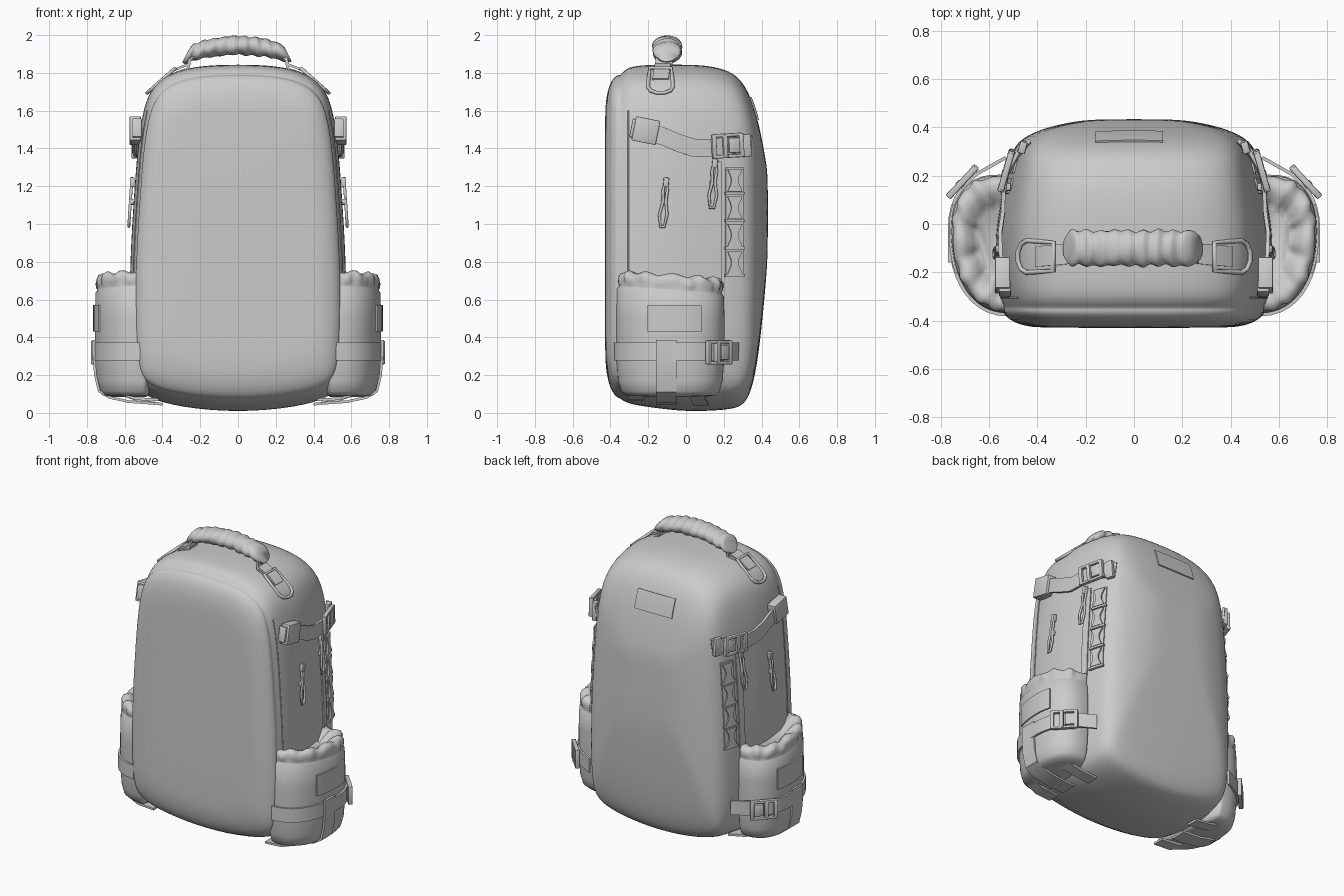
import bpy, bmesh
from math import sin, cos, pi, radians, copysign
from mathutils import Vector, Matrix
from mathutils.bvhtree import BVHTree

if "Cube" in bpy.data.objects:
    bpy.data.objects.remove(bpy.data.objects["Cube"])


def finish(name, bm, mirror=False, subsurf=0, angle=40):
    bmesh.ops.recalc_face_normals(bm, faces=bm.faces)
    me = bpy.data.meshes.new(name)
    bm.to_mesh(me)
    bm.free()
    me.shade_smooth()
    me.set_sharp_from_angle(angle=radians(angle))
    ob = bpy.data.objects.new(name, me)
    bpy.context.collection.objects.link(ob)
    if subsurf:
        m = ob.modifiers.new("Subsurf", 'SUBSURF')
        m.levels = m.render_levels = subsurf
    if mirror:
        ob.modifiers.new("Mirror", 'MIRROR')
    return ob


def loft(name, rings, **kw):
    bm = bmesh.new()
    vs = [[bm.verts.new(p) for p in r] for r in rings]
    n = len(vs[0])
    for a, b in zip(vs, vs[1:]):
        for i in range(n):
            bm.faces.new((a[i], a[(i + 1) % n], b[(i + 1) % n], b[i]))
    bm.faces.new(vs[0])
    bm.faces.new(vs[-1])
    return finish(name, bm, **kw)


def strip(name, pts, wdir, width, thick=0.014, mirror=True):
    # webbing along a 3D path, wdir is the direction of its width
    pts = [Vector(p) for p in pts]
    w = Vector(wdir).normalized()
    rings = []
    for i, p in enumerate(pts):
        t = pts[min(i + 1, len(pts) - 1)] - pts[max(i - 1, 0)]
        n = t.cross(w).normalized() * thick / 2
        h = w * width / 2
        rings.append([p - h - n, p + h - n, p + h + n, p - h + n])
    return loft(name, rings, mirror=mirror, angle=35)


def tube(name, pts, r, cyclic=False, mirror=True):
    cu = bpy.data.curves.new(name, 'CURVE')
    cu.dimensions = '3D'
    cu.bevel_depth = r
    cu.bevel_resolution = 2
    cu.use_fill_caps = True
    sp = cu.splines.new('POLY')
    sp.points.add(len(pts) - 1)
    for q, p in zip(sp.points, pts):
        q.co = (*p, 1)
    sp.use_cyclic_u = cyclic
    ob = bpy.data.objects.new(name, cu)
    bpy.context.collection.objects.link(ob)
    if mirror:
        ob.modifiers.new("Mirror", 'MIRROR')
    return ob


def boxes(name, pos, tangent, normal, parts, mirror=True):
    # bevelled boxes (along, across, out, sizes) in a local frame
    t, n = Vector(tangent).normalized(), Vector(normal).normalized()
    b = n.cross(t).normalized()
    n = t.cross(b)
    frame = Matrix.Translation(pos) @ Matrix((t, b, n)).transposed().to_4x4()
    bm = bmesh.new()
    for u, v, w, su, sv, sw in parts:
        m = frame @ Matrix.Translation((u, v, w)) @ Matrix.Diagonal((su, sv, sw, 1))
        bmesh.ops.create_cube(bm, size=1, matrix=m)
    bmesh.ops.bevel(bm, geom=bm.edges[:], offset=0.005, segments=2, affect='EDGES', profile=0.5)
    return finish(name, bm, mirror=mirror)


# main body: front outline lofted from the front panel to the back
HALF = [(0, 1), (.35, .997), (.62, .978), (.79, .94), (.875, .88), (.93, .77), (.965, .62),
        (1, .45), (1.01, .25), (.99, .1), (.9, .045), (.55, .015), (0, 0)]


def outline(y, w, zt, zb):
    h = [(u * w, zb + v * (zt - zb)) for u, v in HALF]
    return [Vector((x, y, z)) for x, z in h] + [Vector((-x, y, z)) for x, z in h[-2:0:-1]]


SECTIONS = [(-.43, .36, 1.55, .35), (-.425, .44, 1.66, .22), (-.405, .50, 1.745, .13),
            (-.375, .535, 1.785, .08), (-.355, .54, 1.79, .07), (-.345, .535, 1.79, .065),
            (-.31, .553, 1.835, .04), (-.2, .57, 1.845, .022), (-.05, .572, 1.845, .003),
            (.05, .557, 1.845, .0), (.15, .54, 1.835, .003), (.25, .518, 1.805, .012),
            (.31, .498, 1.74, .035), (.35, .465, 1.65, .12), (.378, .415, 1.56, .26),
            (.402, .35, 1.45, .46), (.424, .25, 1.33, .7), (.434, .16, 1.25, .85)]
body = loft("body", [outline(*s) for s in SECTIONS], subsurf=2, angle=180)
dg = bpy.context.evaluated_depsgraph_get()
bvh = BVHTree.FromObject(body, dg)


def cast(a, z, off=0.0, axis='x'):
    o, d = (((2, a, z), (-1, 0, 0)) if axis == 'x' else ((a, 2, z), (0, -1, 0)))
    p, n, _, _ = bvh.ray_cast(Vector(o), Vector(d))
    if p is None:
        p, n, _, _ = bvh.find_nearest(Vector((.55, a, z)))
    return p + n * off


def surface_strip(name, path, widths, thick=0.014, axis='x', mirror=True):
    # flat piece that hugs the body, path given in the side (or back) plane
    rings = []
    for i, p in enumerate(path):
        a, b = Vector(path[max(i - 1, 0)]), Vector(path[min(i + 1, len(path) - 1)])
        t = (b - a).normalized()
        w = widths[i] if isinstance(widths, list) else widths
        cs = [Vector(p) + Vector((-t.y, t.x)) * w * k for k in (-.5, -.17, .17, .5)]
        rings.append([cast(c.x, c.y, -.004, axis) for c in cs] +
                     [cast(c.x, c.y, thick, axis) for c in reversed(cs)])
    return loft(name, rings, mirror=mirror, angle=35)


# seam and zip cover along each side
tube("side_seam", [cast(-.305, .6 + .1 * i, 0) for i in range(11)], .004)
surface_strip("side_zip_cover", [(.165, .7 + .07 * i) for i in range(10)], .045, .008)

# patch high on the back
surface_strip("back_patch", [(-.16 + .02 * i, 1.61) for i in range(15)], .12, .008, 'y', False)

# carry handle: padded, wrinkled grip
rings = []
N = 72
for i in range(N + 1):
    f = i / N
    x = -.275 + .54 * f
    zc = 1.945 - .6 * abs(x) ** 2 - .25 * abs(x) ** 3
    end = min(1, .75 + 8 * min(f, 1 - f))
    k = end * (1 + .06 * sin(f * 2 * pi * 9) + .025 * sin(f * 47))
    ring = []
    for j in range(20):
        a = 2 * pi * j / 20
        kk = k + .03 * sin(3 * a + 20 * f)
        ring.append(Vector((x - .12 * sin(a) * x * .6, -.1 + .073 * kk * cos(a), zc + .05 * kk * sin(a))))
    rings.append(ring)
loft("handle_grip", rings, angle=60)

# handle webbing and rings
strip("handle_strap", [(.22, -.11, 1.9), (.255, -.115, 1.875), (.265, -.12, 1.82), (.32, -.13, 1.80),
                       (.40, -.135, 1.762)], (0, 1, 0), .09, .018)
strip("handle_strap_fold", [(.25, -.12, 1.85), (.29, -.125, 1.835), (.35, -.13, 1.81), (.405, -.135, 1.765)],
      (0, 1, 0), .085, .012)
o, t = Vector((.40, -.135, 1.765)), Vector((.75, 0, -.66))
ring = [(-.09, -.058), (0, -.063), (.06, -.066), (.09, -.052), (.107, -.02),
        (.107, .02), (.09, .052), (.06, .066), (0, .063), (-.09, .058)]
tube("handle_ring", [o + t * u + Vector((0, v, 0)) for u, v in ring], .010, cyclic=True)

# side bottle pockets with a gathered rim


def pocket_point(a, s, z, out=0.0):
    c, q = cos(a), sin(a)
    rx = (.225 if c > 0 else .06) * s + out
    y = copysign(abs(q) ** .9, q) * (.287 * s + out)
    return Vector((.53 + .09 * y + copysign(abs(c) ** .8, c) * rx, -.083 + y, z))


LEVELS = [(.085, .62), (.092, .82), (.115, .91), (.17, .965), (.3, 1), (.5, 1), (.64, .985), (.65, .955),
          (.66, .95), (.68, .965), (.705, .97), (.725, .93), (.735, .84), (.725, .72), (.695, .6), (.67, .5)]
rings = []
for k, (z, s) in enumerate(LEVELS):
    ring = []
    for j in range(96):
        a = 2 * pi * j / 96
        r = 1 if k > 8 else 0
        p = pocket_point(a, s + r * (.016 * sin(15 * a + .3 * k) + .01 * sin(23 * a)),
                         z + r * .008 * sin(11 * a + 1))
        p.z -= (.07 * (p.y + .12) if z > .6 else 0)
        ring.append(p)
    rings.append(ring)
loft("side_pocket", rings, mirror=True, angle=70)

# pocket compression webbing, stay, label and underside strap
wrap = [pocket_point(radians(-88 + 9 * i), 1, .325, .006) for i in range(16)]
strip("pocket_strap", wrap + [Vector((.655, .205, .325)), Vector((.53, .275, .325))], (0, 0, 1), .095)
strip("pocket_stay", [(.44, -.105, .05), (.58, -.105, .06), (.68, -.105, .082), (.735, -.105, .115),
                      (.755, -.105, .2), (.762, -.105, .3), (.762, -.105, .385)], (0, 1, 0), .11)
strip("pocket_label", [pocket_point(radians(-22 + 6 * i), 1, .5, .004) for i in range(10)], (0, 0, 1), .14, .01)
strip("bottom_strap_front", [(.42, -.27, .07), (.54, -.265, .075), (.63, -.25, .105)], (0, 1, 0), .08)
strip("bottom_strap_back", [(.40, .08, .045), (.52, .07, .065), (.64, .05, .105)], (0, 1, 0), .08)

BUCKLE = [(-.075, 0, 0, .025, .125, .028), (-.015, 0, 0, .025, .12, .032), (.075, 0, 0, .025, .125, .028),
          (0, .056, 0, .16, .018, .026), (0, -.056, 0, .16, .018, .026), (.035, 0, 0, .06, .08, .024)]
boxes("pocket_buckle", (.71, .175, .32), (-.68, .73, 0), (.73, .68, 0), BUCKLE)

# upper side strap with anchor block and buckle
path = [(-.28, 1.5), (-.2, 1.485), (-.12, 1.46), (-.04, 1.425), (.04, 1.4), (.12, 1.4), (.2, 1.41),
        (.28, 1.415), (.335, 1.42)]
bow = [.02, .03, .03, .03, .025, .035, .04, .02, .008]
strip("upper_strap", [cast(y, z, b) for (y, z), b in zip(path, bow)], (0, .15, 1), .095, .016)
boxes("upper_anchor", cast(-.21, 1.49, .03), (0, 1, -.2), (1, 0, 0),
      [(0, 0, 0, .13, .13, .06), (-.055, 0, -.01, .05, .10, .05)])
a, b = cast(.13, 1.4), cast(.3, 1.41)
boxes("upper_buckle", cast(.21, 1.41, .045), b - a, (1, .3, 0), BUCKLE)
boxes("upper_strap_loop", cast(.31, 1.415, .015), b - a, (1, .5, 0), [(0, 0, 0, .05, .12, .03)])

# webbing ladder with four hourglass loops
surface_strip("side_ladder", [(.255, .72 + .058 * i) for i in range(11)], .09, .008)
for k in range(4):
    z0 = .735 + .145 * k
    surface_strip(f"ladder_loop_{k + 1}", [(.255, z0 + .02 * i) for i in range(7)],
                  [.075, .06, .042, .036, .042, .06, .075], .018)
    surface_strip(f"ladder_bar_{k + 1}", [(.205 + .025 * i, z0 - .008) for i in range(5)], .014, .016)

# zip pulls with cord loops
for k, (y, z, dy) in enumerate([(-.105, 1.24, -.02), (.15, 1.34, -.015)]):
    loop = [(0, 0), (.012, .06), (.008, .12), (.02, .19), (.01, .255),
            (-.01, .255), (-.02, .19), (-.006, .12), (-.012, .06)]
    tube(f"zip_cord_{k + 1}", [cast(y + u + dy * v / .25, z - v, .018) for u, v in loop], .008, cyclic=True)
    boxes(f"zip_slider_{k + 1}", cast(y, z - .02, .015), (0, -.1, -1), (1, 0, 0),
          [(0, 0, 0, .05, .03, .025), (.105, 0, 0, .03, .034, .026)])
